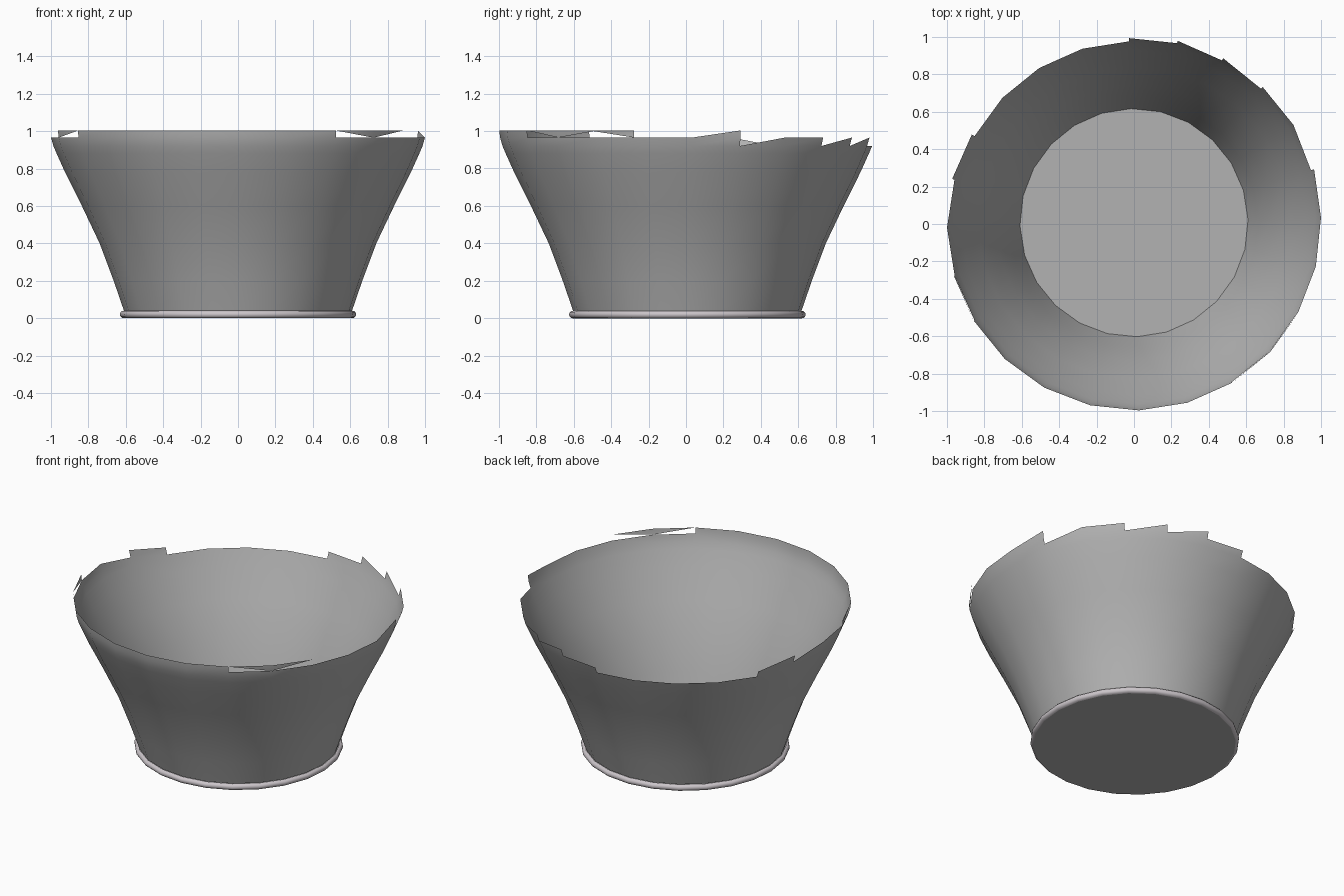
import bpy, bmesh, math

old = bpy.data.objects.get("Cube")
if old:
    bpy.data.objects.remove(old, do_unlink=True)

SIDES = 24
TURN = math.radians(1.5)
CENTRE_Y = 0.007


def material(name, rgb):
    mat = bpy.data.materials.new(name)
    mat.use_nodes = True
    colour = (*rgb, 1.0)
    mat.diffuse_color = colour
    mat.node_tree.nodes["Principled BSDF"].inputs["Base Color"].default_value = colour
    return mat


def ring(bm, radius, z):
    verts = []
    for k in range(SIDES):
        a = TURN + math.tau * k / SIDES
        verts.append(bm.verts.new((radius * math.cos(a), radius * math.sin(a) + CENTRE_Y, z)))
    return verts


def band(bm, low, high):
    for k in range(SIDES):
        n = (k + 1) % SIDES
        bm.faces.new((low[k], low[n], high[n], high[k]))


def finish(bm, name, mat):
    for v in [v for v in bm.verts if not v.link_faces]:
        bm.verts.remove(v)
    mesh = bpy.data.meshes.new(name)
    bm.to_mesh(mesh)
    bm.free()
    mesh.materials.append(mat)
    obj = bpy.data.objects.new(name, mesh)
    bpy.context.collection.objects.link(obj)
    bpy.ops.object.select_all(action="DESELECT")
    obj.select_set(True)
    bpy.context.view_layer.objects.active = obj
    bpy.ops.object.shade_smooth_by_angle(angle=math.radians(40))
    return obj


grey = material("stone grey", (0.45, 0.45, 0.45))
pale = material("pale lilac grey", (0.6, 0.56, 0.59))

# Flared wall, closed by a floor
bm = bmesh.new()
profile = [(0.61, 0.04), (0.665, 0.2), (0.74, 0.4), (0.835, 0.6), (0.925, 0.78), (0.97, 0.88)]
rings = [ring(bm, r, z) for r, z in profile]
for low, high in zip(rings, rings[1:]):
    band(bm, low, high)

# Broken rim: start and end level of each side, counted in short rows
levels = [rings[-1]] + [ring(bm, r, z) for r, z in [(0.987, 0.92), (1.0, 0.965), (1.004, 1.003)]]
rim = "23 12 22 12 12 11 00 00 00 00 12 12 22 22 33 33 33 33 33 33 22 22 22 22".split()
for k, (a, b) in enumerate((int(s[0]), int(s[1])) for s in rim):
    n = (k + 1) % SIDES
    for row in range(max(a, b)):
        low, high = levels[row], levels[row + 1]
        corners = [low[k], low[n], high[n]]
        if a > row:
            corners.append(high[k])
        bm.faces.new(corners)

# Loose splinters left standing on the rim
low, high = levels[2], levels[3]
bm.faces.new((low[13], high[14], high[13]))
bm.faces.new((low[21], high[21], high[20]))
bm.faces.new((low[21], high[22], high[21]))
finish(bm, "bowl_wall", grey)

bm = bmesh.new()
bm.faces.new(ring(bm, 0.61, 0.04))
finish(bm, "bowl_floor", grey)

# Rounded foot ring
bm = bmesh.new()
foot = []
for i in range(7):
    t = math.pi * (i / 6 - 0.5)
    foot.append(ring(bm, 0.612 + 0.02 * math.cos(t), 0.02 + 0.02 * math.sin(t)))
for low, high in zip(foot, foot[1:]):
    band(bm, low, high)
finish(bm, "foot_ring", pale)

# Underside
bm = bmesh.new()
bm.faces.new(reversed(ring(bm, 0.612, 0.0)))
finish(bm, "underside", grey)
